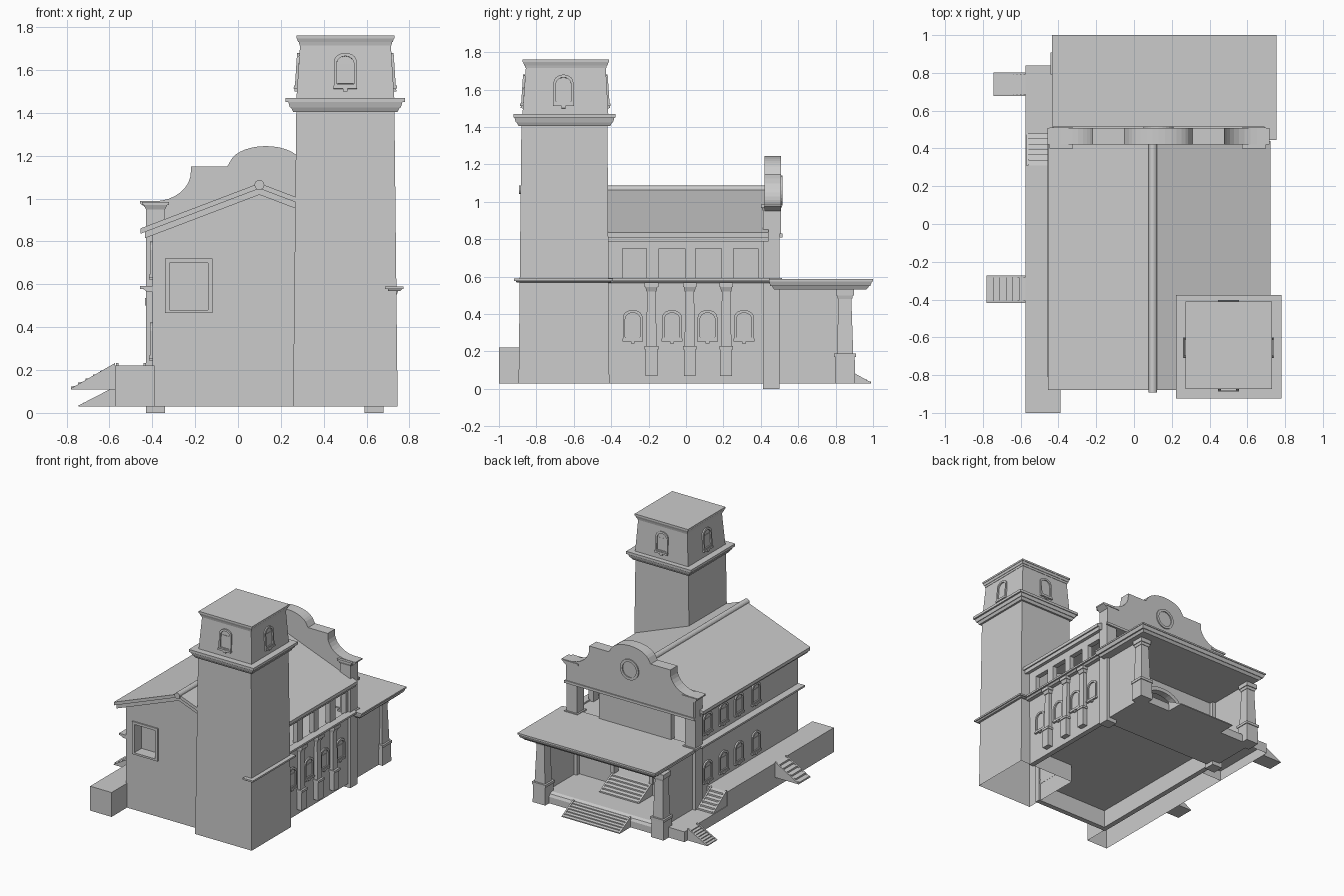
import bpy, bmesh, math
from mathutils import Matrix, Vector

if "Cube" in bpy.data.objects:
    bpy.data.objects.remove(bpy.data.objects["Cube"])

def finish(name, bm):
    bmesh.ops.recalc_face_normals(bm, faces=bm.faces)
    me = bpy.data.meshes.new(name)
    bm.to_mesh(me)
    bm.free()
    ob = bpy.data.objects.new(name, me)
    bpy.context.collection.objects.link(ob)
    return ob

def add_loft(bm, lower, upper, open_base=False):
    a = [bm.verts.new(p) for p in lower]
    b = [bm.verts.new(p) for p in upper]
    n = len(a)
    if not open_base:
        bm.faces.new(a)
    bm.faces.new(b[::-1])
    for i in range(n):
        bm.faces.new((a[i], b[i], b[(i + 1) % n], a[(i + 1) % n]))

def rect(r, z):
    x0, x1, y0, y1 = r
    return [(x0, y0, z), (x1, y0, z), (x1, y1, z), (x0, y1, z)]

def stack(name, layers, open_base=False):
    """Stacked tapered blocks: (z0, rect0, z1, rect1)."""
    bm = bmesh.new()
    for z0, r0, z1, r1 in layers:
        add_loft(bm, rect(r0, z0), rect(r1, z1), open_base)
    return finish(name, bm)

def box(name, x0, x1, y0, y1, z0, z1, open_base=False):
    r = (x0, x1, y0, y1)
    return stack(name, [(z0, r, z1, r)], open_base)

def prism(name, pts, axis, a, b):
    f = (lambda p, t: (p[0], t, p[1])) if axis == 'y' else (lambda p, t: (t, p[0], p[1]))
    bm = bmesh.new()
    add_loft(bm, [f(p, a) for p in pts], [f(p, b) for p in pts])
    return finish(name, bm)

def sq(x, y, h):
    return (x - h, x + h, y - h, y + h)

def grow(r, dx, dy=None):
    dy = dx if dy is None else dy
    return (r[0] - dx, r[1] + dx, r[2] - dy, r[3] + dy)

def arch(w, h, rise, z=0, n=10):
    top = [(-w / 2 * math.cos(math.pi * i / n), z + h - rise + rise * math.sin(math.pi * i / n))
           for i in range(n + 1)]
    return [(-w / 2, z)] + top + [(w / 2, z)]

def add_ring(bm, outer, inner, d, mat, back=0):
    n = len(outer)
    loops = [[bm.verts.new(mat @ Vector((p[0], y, p[1]))) for p in o]
             for o, y in ((outer, 0), (outer, -d), (inner, -d), (inner, back))]
    for k in range(4):
        a, b = loops[k], loops[(k + 1) % 4]
        for i in range(n):
            j = (i + 1) % n
            bm.faces.new((a[i], a[j], b[j], b[i]))

def window(name, loc, angle, tilt=0):
    m = Matrix.Translation(loc) @ Matrix.Rotation(math.radians(angle), 4, 'Z') @ Matrix.Rotation(tilt, 4, 'X')
    bm = bmesh.new()
    add_ring(bm, arch(.105, .165, .04, .015), arch(.08, .13, .035, .035), .011, m)
    # pane, sill and bracket
    for x0, x1, z0, z1, d in ((-.037, .037, .036, .13, .003), (-.055, .055, .012, .026, .016),
                              (-.01, .01, 0, .012, .012)):
        r = (x0, x1, -d, .004)
        add_loft(bm, [m @ Vector(p) for p in rect(r, z0)], [m @ Vector(p) for p in rect(r, z1)])
    return finish(name, bm)

def stairs(name, loc, angle, width, run, z0, z1, n=6):
    """Descends along local -y from the top edge at loc."""
    m = Matrix.Translation((loc[0], loc[1], 0)) @ Matrix.Rotation(math.radians(angle), 4, 'Z')
    prof = [(0, z0), (0, z1)]
    for i in range(n):
        y = -run * (i + 1) / n
        prof += [(y, z1 - (z1 - z0) * (i + .3) / n), (y, z1 - (z1 - z0) * (i + 1) / n)]
    bm = bmesh.new()
    cheek = [(0, z0), (0, z1 + .012), (-run, z0 + .004), (-run, z0)]
    w = width / 2
    for pts, a, b in ((prof, -w + .01, w - .01), (cheek, -w, -w + .012), (cheek, w - .012, w)):
        add_loft(bm, [m @ Vector((a, *p)) for p in pts], [m @ Vector((b, *p)) for p in pts])
    return finish(name, bm)

RX, SLOPE = .1, .38  # ridge position and roof pitch
FY = -.81            # front wall plane
def under(x):
    return 1.025 - SLOPE * abs(x - RX)

# Front gable wall with a square window recess
for i, (a, b, lo, hi) in enumerate([(-.40, -.32, .03, None), (-.32, -.14, .03, .48),
                                    (-.32, -.14, .70, None), (-.14, RX, .03, None), (RX, .27, .03, None)]):
    pts = [(a, lo), (b, lo), (b, hi or under(b)), (a, hi or under(a))]
    prism(f"front_wall_{i}", pts, 'y', FY, FY + .04)
bm = bmesh.new()
add_ring(bm, [(-.34, .465), (-.34, .72), (-.12, .72), (-.12, .465)],
         [(-.32, .48), (-.32, .70), (-.14, .70), (-.14, .48)], .01, Matrix.Translation((0, FY, 0)), .08)
finish("front_window_frame", bm)
box("front_window_pane", -.325, -.135, FY + .08, FY + .09, .475, .705)

# Side walls, floors and the open gallery
box("left_wall", -.40, -.36, FY, .45, .03, .835)
box("right_wall", .62, .66, -.42, .45, .03, .58)
box("right_gallery_header", .62, .66, -.45, .45, .75, .81)
edges = [-.45, -.34, -.21, -.145, -.005, .05, .19, .255, .385, .45]
for i in range(0, 10, 2):
    box(f"gallery_pier_{i // 2}", .62, .66, edges[i], edges[i + 1], .57, .76)
box("ground_floor", -.38, .64, -.41, .44, .17, .20)
box("ground_floor_front", -.38, .26, FY + .02, -.41, .17, .20)
box("upper_floor", -.38, .64, -.70, .44, .56, .58)
stack("left_band", [(.565, (-.425, -.39, FY, .45), .578, (-.44, -.39, FY, .45)),
                    (.578, (-.458, -.39, FY, .45), .592, (-.458, -.39, FY, .45))])
stack("right_band", [(.565, (.65, .69, -.45, .45), .578, (.65, .70, -.45, .45)),
                     (.578, (.65, .712, -.45, .45), .592, (.65, .712, -.45, .45))])

# Windows on both long sides
for i, y in enumerate((-.285, -.075, .115, .31)):
    window(f"right_window_{i}", (.66, y, .242), 90)
    window(f"left_window_lower_{i}", (-.40, y, .242), -90)
    window(f"left_window_upper_{i}", (-.40, y, .62), -90)

# Right pilasters on pedestals
for i, y in enumerate((-.185, .02, .215)):
    def r(h, out):
        return (.64, out, y - h, y + h)
    stack(f"pilaster_{i}", [(.07, r(.032, .70), .21, r(.032, .70)), (.21, r(.037, .706), .228, r(.037, .706)),
                            (.228, r(.028, .69), .52, r(.023, .685)), (.52, r(.027, .69), .545, r(.032, .70)),
                            (.545, r(.037, .706), .57, r(.037, .706))])

# Roof: two layers and a ridge roll
def roof(name, xl, xr, base, t, y0, y1):
    def top(x):
        return base - SLOPE * abs(x - RX)
    pts = [(xl, top(xl)), (RX, base), (xr, top(xr)), (xr, top(xr) - t), (RX, base - t), (xl, top(xl) - t)]
    prism(name, pts, 'y', y0, y1)
roof("roof_tiles", -.455, .722, 1.072, .025, -.88, .44)
roof("roof_underlayer", -.435, .705, 1.05, .032, -.872, .44)
prism("ridge_roll", [(RX + .023 * math.cos(i * math.pi / 8), 1.064 + .023 * math.sin(i * math.pi / 8))
                     for i in range(16)], 'y', -.893, .43)

# Tower
T0, T1 = (.257, .745, -.895, -.41), (.272, .73, -.88, -.42)
stack("tower_shaft", [(.03, T0, 1.41, T1)], True)
stack("tower_cornice", [(1.405, grow(T1, .015), 1.425, grow(T1, .025)), (1.425, grow(T1, .03), 1.45, grow(T1, .037)),
                        (1.45, grow(T1, .05, .043), 1.47, grow(T1, .05, .043))])
B0, B1 = (.272, .73, -.875, -.415), (.291, .712, -.855, -.43)
stack("belfry", [(1.46, B0, 1.735, B1)])
stack("belfry_cap", [(1.715, grow(B1, .004), 1.73, grow(B1, .007)), (1.73, grow(B1, .01), 1.748, grow(B1, .016)),
                     (1.748, grow(B1, .019), 1.762, grow(B1, .019))])
tilt = -math.atan2(.018, .275)
for name, loc, ang in (("front", (.501, -.872, 1.5), 0), ("right", (.727, -.655, 1.5), 90),
                       ("back", (.501, -.418, 1.5), 180), ("left", (.275, -.655, 1.5), -90)):
    window(f"belfry_window_{name}", loc, ang, tilt)
stack("tower_band", [(.568, (.70, .755, -.905, -.40), .577, (.70, .765, -.91, -.40)),
                     (.577, (.685, .772, -.92, -.39), .59, (.685, .772, -.92, -.39))])

# Curved parapet facade
CX = .13
half = [(.55, .81), (.55, .95), (.588, .978), (.588, .988), (.52, .988)]
half += [(.52 - .17 * math.sin(a), 1.125 - .137 * math.cos(a)) for a in [i * math.pi / 16 for i in range(1, 9)]]
half += [(.35, 1.15), (.18, 1.15)]
half += [(.17 * math.cos(a), 1.155 + .09 * math.sin(a)) for a in [math.pi * i / 16 for i in range(2, 9)]]
prof = [(CX + x, z) for x, z in half] + [(CX - x, z) for x, z in half[-2::-1]]
prism("curved_parapet", prof, 'y', .42, .507)
bm = bmesh.new()
circ = [(math.cos(i * math.pi / 12), math.sin(i * math.pi / 12)) for i in range(24)]
add_ring(bm, [(.08 * c, .08 * s) for c, s in circ], [(.06 * c, .06 * s) for c, s in circ], .008,
         Matrix.Translation((CX, .507, 1.06)) @ Matrix.Rotation(math.pi, 4, 'Z'))
finish("round_ornament", bm)
box("parapet_moulding", -.43, .69, .50, .515, .81, .83)
box("balcony_wall", -.2, .42, .43, .47, .57, .83)
for side, x in (("left", -.385), ("right", .635)):
    p = (x - .045, x + .045, .412, .50)
    stack(f"facade_pier_{side}", [(0, p, .95, p), (.575, grow(p, .012), .592, grow(p, .012)),
                                  (.95, p, .97, grow(p, .01, .008)), (.97, grow(p, .018, .012), .985, grow(p, .018, .012))])

# Entrance wall with arched doorway
door = [(CX + x, z) for x, z in arch(.3, .25, .1, .2, 14)]
prism("entrance_wall", [(-.36, .03), (-.36, .57), (.61, .57), (.61, .03), (CX + .151, .03), (CX + .151, .2)]
      + door[::-1] + [(CX - .151, .2), (CX - .151, .03)], 'y', .43, .47)
bm = bmesh.new()
add_ring(bm, arch(.36, .28, .12, .2, 14), arch(.3, .25, .1, .2, 14), .015,
         Matrix.Translation((CX, .47, 0)) @ Matrix.Rotation(math.pi, 4, 'Z'))
finish("doorway_frame", bm)
box("doorway_threshold", CX - .152, CX + .152, .43, .47, .03, .2)

# Porch floor, side walls, columns and roof
prism("porch_floor", [(.46, .03), (.46, .11), (.82, .11), (.845, .1), (.855, .08), (.855, .03)], 'x', -.40, .63)
box("porch_side_landing", -.575, -.39, .31, .84, .03, .11, True)
for side, x in (("left", -.385), ("right", .635)):
    box(f"porch_wall_{side}", x - .02, x + .02, .49, .83, .03, .54)
    s = [(.03, .054, .17, .052), (.17, .058, .19, .058), (.19, .044, .48, .034),
         (.48, .038, .50, .042), (.50, .048, .535, .048)]
    stack(f"porch_column_{side}", [(a, sq(x, .85, h), b, sq(x, .85, k)) for a, h, b, k in s])
stack("porch_roof", [(.532, (-.40, .72, .47, .965), .55, (-.41, .73, .46, .98)),
                     (.55, (-.42, .74, .45, .985), .575, (-.43, .75, .445, .995)),
                     (.575, (-.433, .754, .445, 1.0), .587, (-.433, .754, .445, 1.0))])

# Left terrace and stairs
box("terrace", -.575, -.39, -1.0, .31, .03, .22, True)
stairs("terrace_stairs", (-.575, -.345), -90, .145, .205, .11, .22)
stairs("landing_stairs", (-.575, .74), -90, .125, .17, .03, .11, 8)
stairs("terrace_inner_stairs", (-.50, .31), 180, .14, .17, .11, .22)
stairs("porch_front_stairs", (CX, .85), 180, .5, .14, .03, .10)
stairs("doorway_stairs", (CX, .47), 180, .34, .17, .11, .2)
